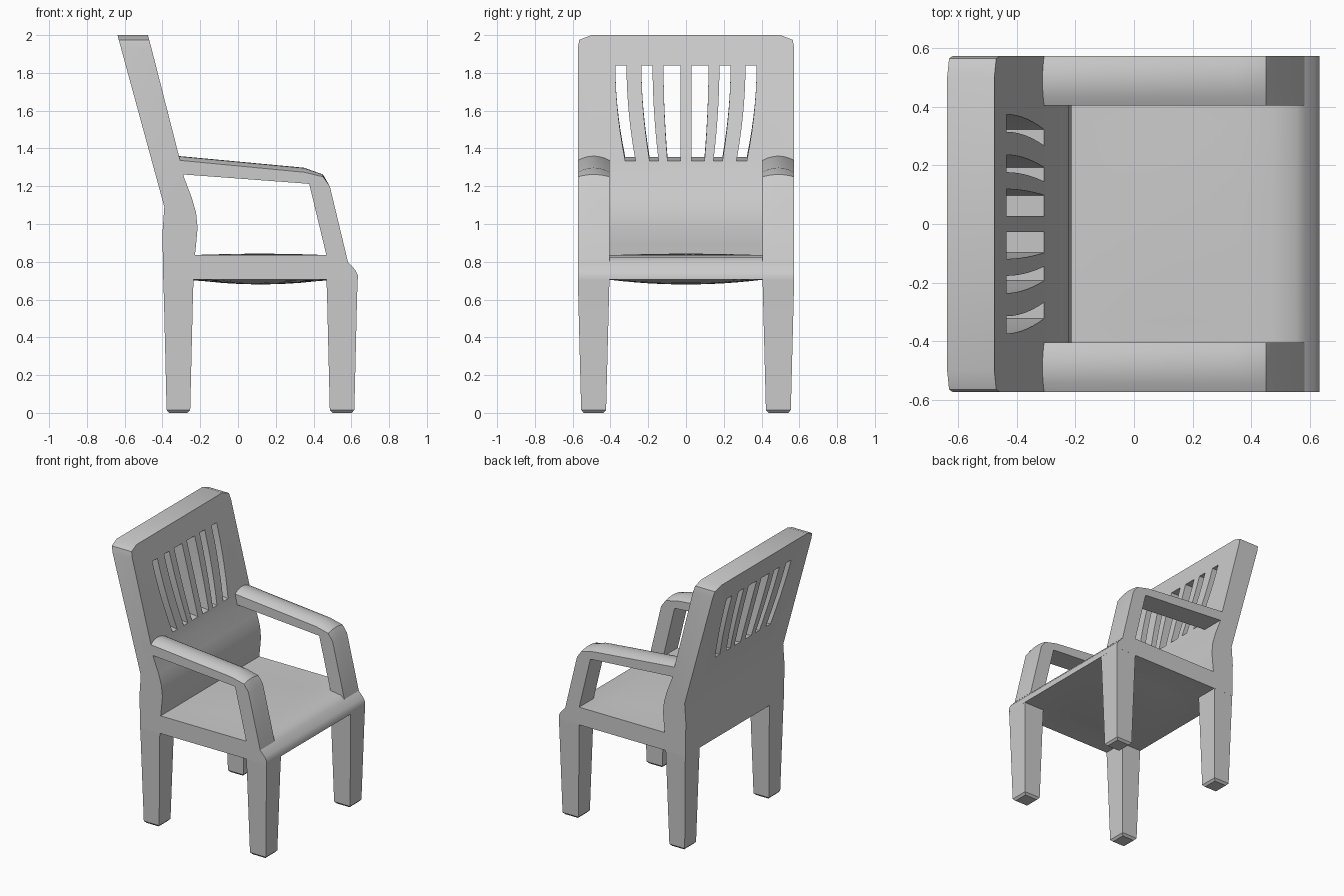
import bpy, bmesh
from math import radians

cube = bpy.data.objects.get("Cube")
if cube:
    bpy.data.objects.remove(cube, do_unlink=True)

grey = bpy.data.materials.new("light_grey")
grey.use_nodes = True
grey.diffuse_color = (0.6, 0.6, 0.6, 1)
grey.node_tree.nodes["Principled BSDF"].inputs["Base Color"].default_value = (0.6, 0.6, 0.6, 1)


def loft(name, rings, angle=28):
    """Skin a row of equal closed rings and cap both ends."""
    bm = bmesh.new()
    rows = [[bm.verts.new(p) for p in ring] for ring in rings]
    n = len(rows[0])
    for a, b in zip(rows, rows[1:]):
        for i in range(n):
            j = (i + 1) % n
            bm.faces.new((a[i], a[j], b[j], b[i]))
    bm.faces.new(rows[0])
    bm.faces.new(rows[-1])
    bmesh.ops.recalc_face_normals(bm, faces=bm.faces)
    mesh = bpy.data.meshes.new(name)
    bm.to_mesh(mesh)
    bm.free()
    mesh.materials.append(grey)
    obj = bpy.data.objects.new(name, mesh)
    bpy.context.collection.objects.link(obj)
    smooth(obj, angle)
    return obj


def smooth(obj, angle):
    bpy.ops.object.select_all(action='DESELECT')
    obj.select_set(True)
    bpy.context.view_layer.objects.active = obj
    bpy.ops.object.shade_smooth_by_angle(angle=radians(angle))


HALF, INNER = 0.573, 0.405

# Backrest: side profile with a lumbar swell, swept across the width
front = [(-0.31, 1.35), (-0.287, 1.25), (-0.245, 1.14), (-0.222, 1.06), (-0.214, 0.98),
         (-0.222, 0.89), (-0.232, 0.8), (-0.235, 0.705)]
rear = [(-0.396, 0.705), (-0.4, 0.95), (-0.39, 1.09)]


def back_ring(y, top):
    drop = (2 - top) * 0.27
    outline = [(-0.477 + drop, top)] + front + rear + [(-0.638 + drop, top)]
    return [(x, y, z) for x, z in outline]


back = loft("backrest", [back_ring(-HALF, 1.93), back_ring(-0.565, 1.975), back_ring(-0.5, 2),
                         back_ring(0.5, 2), back_ring(0.565, 1.975), back_ring(HALF, 1.93)])

# Flared slots cut through the backrest: (bottom inner, bottom outer, top inner, top outer)
slots = [(0.028, 0.098, 0.028, 0.119), (0.145, 0.193, 0.177, 0.236), (0.267, 0.322, 0.315, 0.374)]
STEPS = 7
for bottom_in, bottom_out, top_in, top_out in slots:
    for side in (-1, 1):
        rings = []
        for x, base in ((-0.2, 1.32), (-0.75, 1.395)):
            ts = [i / STEPS for i in range(STEPS + 1)]
            ease = [1 - (1 - t) ** 2 for t in ts]
            heights = [base + (1.84 - base) * t for t in ts]
            inner = [(x, side * (bottom_in + (top_in - bottom_in) * e), z) for e, z in zip(ease, heights)]
            outer = [(x, side * (bottom_out + (top_out - bottom_out) * e), z) for e, z in zip(ease, heights)]
            rings.append(inner + outer[::-1])
        cutter = loft("slot_cutter", rings)
        cutter.hide_render = True
        cut = back.modifiers.new("slot", 'BOOLEAN')
        cut.operation, cut.solver, cut.object = 'DIFFERENCE', 'EXACT', cutter
        bpy.context.view_layer.objects.active = back
        bpy.ops.object.modifier_apply(modifier=cut.name)
        bpy.data.objects.remove(cutter, do_unlink=True)
smooth(back, 28)

# Seat: full-width slab with a gently crowned top and bellied underside
lower = [(-0.39 + 1.024 * i / 10, 0.705) for i in range(11)]
nose = [(0.634, 0.73), (0.62, 0.758), (0.583, 0.798), (0.555, 0.822)]
upper = [(0.47 - 0.86 * i / 8, 0.835) for i in range(9)]


def swell(x, y):
    return max(0, 1 - (y / INNER) ** 2) * max(0, 1 - ((x - 0.12) / 0.36) ** 2)


ys = [-HALF] + [INNER * i / 6 for i in range(-6, 7)] + [HALF]
loft("seat", [[(x, y, z - 0.025 * swell(x, y)) for x, z in lower]
              + [(x, y, z) for x, z in nose]
              + [(x, y, z + 0.008 * swell(x, y)) for x, z in upper] for y in ys], 35)

# Legs: tapered, with a small bevel at the foot
for place, x0, x1 in (("rear", -0.396, -0.235), ("front", 0.468, 0.634)):
    for label, side in (("left", 1), ("right", -1)):
        rings = []
        for z, dx, dy in ((0.72, 0, 0), (0.6, 0.004, 0.003), (0.015, 0.018, 0.018), (0, 0.032, 0.032)):
            a, b = x0 + dx, x1 - dx
            c, d = side * (INNER + dy), side * (HALF - dy)
            rings.append([(a, c, z), (b, c, z), (b, d, z), (a, d, z)])
        loft(f"{place}_leg_{label}", rings)

# Armrests: crowned bar bending down into the front post (top, bottom, crown height)
path = [((-0.38, 1.344), (-0.38, 1.269), 0.022),
        ((0.35, 1.274), (0.36, 1.214), 0.024),
        ((0.45, 1.25), (0.377, 1.212), 0.012),
        ((0.486, 1.2), (0.38, 1.2), 0),
        ((0.582, 0.8), (0.474, 0.81), 0)]
for label, side in (("left", 1), ("right", -1)):
    rings = []
    for (tx, tz), (bx, bz), crown in path:
        ring = [(bx, side * HALF, bz), (bx, side * INNER, bz)]
        for i in range(7):
            t = i / 6
            y = side * (INNER + (HALF - INNER) * t)
            ring.append((tx, y, tz + crown * (1 - (2 * t - 1) ** 2)))
        rings.append(ring)
    loft(f"armrest_{label}", rings, 32)
